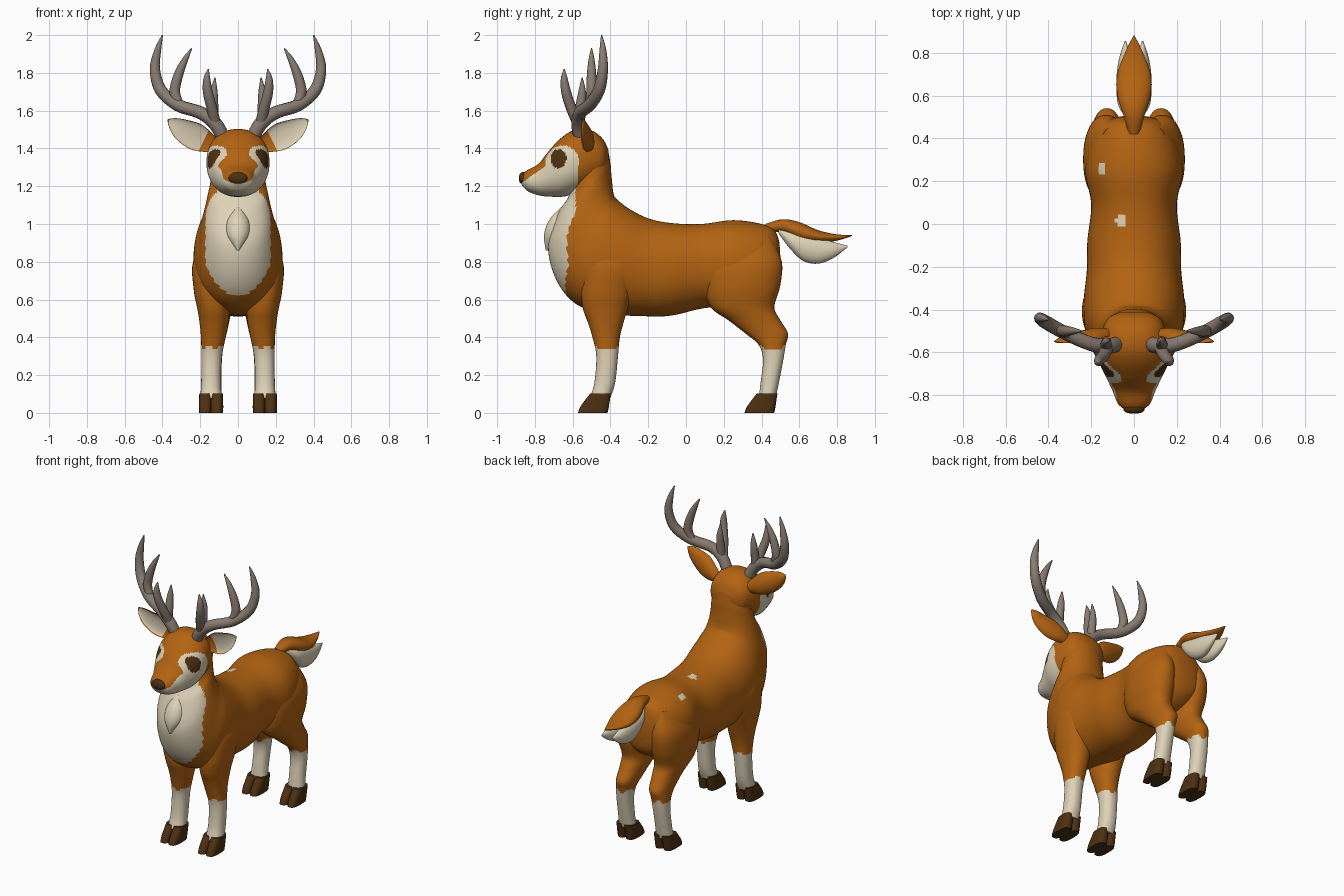
import bpy
import math
from mathutils import Vector

PALETTE = {
    "russet_fur": (0.45, 0.125, 0.006),
    "cream_fur": (0.73, 0.64, 0.47),
    "antler_grey": (0.25, 0.20, 0.165),
    "dark_brown": (0.075, 0.03, 0.006),
}
MATS = {}
for key, rgb in PALETTE.items():
    MATS[key] = bpy.data.materials.new(key)
    MATS[key].diffuse_color = (*rgb, 1)


# ---- rings: (centre, half axis u, half axis v) ----
def slant(ty, tz, by, bz, w, x=0):
    """Ring spanning a top and a bottom point in the side plane."""
    return (Vector((x, (ty + by) / 2, (tz + bz) / 2)), Vector((w, 0, 0)),
            Vector((0, (ty - by) / 2, (tz - bz) / 2)))


def upright(y, top, bottom, w, x=0):
    return slant(y, top, y, bottom, w, x)


def level(z, x0, x1, y0, y1):
    return (Vector(((x0 + x1) / 2, (y0 + y1) / 2, z)),
            Vector(((x1 - x0) / 2, 0, 0)), Vector((0, (y1 - y0) / 2, 0)))


def spline(a, b, c, d, t):
    return 0.5 * (2 * b + (c - a) * t + (2 * a - 5 * b + 4 * c - d) * t * t
                  + (3 * b - a - 3 * c + d) * t ** 3)


def loft(name, rings, colour, mirror=False, seg=32, sub=5, power=2.0, cup=False):
    """Smooth skin through rings; colour is a key or a rule(point, along, side)."""
    n = len(rings)
    dense = []
    for i in range(n - 1):
        four = [rings[max(0, min(n - 1, j))] for j in range(i - 1, i + 3)]
        for k in range(sub):
            dense.append([spline(*[r[m] for r in four], k / sub) for m in range(3)])
    dense.append(rings[-1])
    verts, faces, info = [], [], []
    for c, u, v in dense:
        for k in range(seg):
            a = 2 * math.pi * k / seg
            co, si = math.cos(a), math.sin(a)
            co = math.copysign(abs(co) ** (2 / power), co)
            si = math.copysign(abs(si) ** (2 / power), si)
            if cup and si > 0:
                si *= -0.45
            verts.append(c + u * co + v * si)
    rows = len(dense)
    for r in range(rows - 1):
        for k in range(seg):
            k2 = (k + 1) % seg
            faces.append((r * seg + k, r * seg + k2, (r + 1) * seg + k2, (r + 1) * seg + k))
            info.append(((r + 0.5) / (rows - 1), math.sin(2 * math.pi * (k + 0.5) / seg)))
    faces.append(tuple(range(seg))[::-1])
    faces.append(tuple(range((rows - 1) * seg, rows * seg)))
    info += [(0, 0), (1, 0)]
    me = bpy.data.meshes.new(name)
    me.from_pydata(verts, [], faces)
    slots = []
    for poly, (s, side) in zip(me.polygons, info):
        key = colour if isinstance(colour, str) else colour(poly.center, s, side)
        if key not in slots:
            slots.append(key)
            me.materials.append(MATS[key])
        poly.material_index = slots.index(key)
    ob = bpy.data.objects.new(name, me)
    bpy.context.collection.objects.link(ob)
    bpy.ops.object.select_all(action='DESELECT')
    ob.select_set(True)
    bpy.context.view_layer.objects.active = ob
    bpy.ops.object.mode_set(mode='EDIT')
    bpy.ops.mesh.select_all(action='SELECT')
    bpy.ops.mesh.normals_make_consistent(inside=False)
    bpy.ops.object.mode_set(mode='OBJECT')
    bpy.ops.object.shade_smooth_by_angle(angle=math.radians(50))
    if mirror:
        mod = ob.modifiers.new("mirror", 'MIRROR')
        mod.use_mirror_merge = False
    return ob


# ---- colour rules ----
def body_colour(p, s, side):
    edge = -0.585 if p.z > 0.85 else -0.585 - 0.055 * math.sin((0.85 - p.z) / 0.33 * math.pi)
    if p.y < edge and abs(p.x) < 0.172 and p.z > 0.52:
        return "cream_fur"
    for sx, sy, rx, ry in ((-0.06, 0.015, 0.024, 0.03), (-0.15, 0.265, 0.018, 0.028)):
        if p.z > 0.9 and ((p.x - sx) / rx) ** 2 + ((p.y - sy) / ry) ** 2 < 1:
            return "cream_fur"
    return "russet_fur"


def head_colour(p, s, side):
    if abs(p.x) > 0.08 and ((p.y + 0.675) / 0.042) ** 2 + ((p.z - 1.345) / 0.05) ** 2 < 1:
        return "dark_brown"
    muzzle = p.z < 1.225 + (p.y + 0.86) * 0.7 and p.y < -0.7
    eye_patch = abs(p.x) > 0.06 and ((p.y + 0.655) / 0.088) ** 2 + ((p.z - 1.33) / 0.085) ** 2 < 1
    cheek = p.y < -0.57 and p.z < min(1.32, 1.225 + (p.y + 0.86) * 0.7)
    return "cream_fur" if muzzle or eye_patch or cheek else "russet_fur"


def leg_colour(p, s, side):
    return "cream_fur" if p.z < 0.345 + 0.015 * math.sin(p.x * 90) else "russet_fur"


def ear_colour(p, s, side):
    return "cream_fur" if side > 0.3 and 0.22 < s < 0.93 else "russet_fur"


# ---- body and neck ----
loft("body", [
    slant(0.495, 0.90, 0.505, 0.74, 0.07), slant(0.47, 0.965, 0.48, 0.64, 0.14),
    slant(0.40, 1.0, 0.38, 0.57, 0.20), slant(0.25, 1.02, 0.25, 0.56, 0.228),
    slant(0.08, 1.0, 0.10, 0.555, 0.20), slant(-0.08, 1.005, -0.08, 0.515, 0.218),
    slant(-0.20, 1.03, -0.22, 0.512, 0.22), slant(-0.30, 1.08, -0.42, 0.525, 0.235),
    slant(-0.37, 1.135, -0.58, 0.575, 0.23), slant(-0.385, 1.17, -0.685, 0.70, 0.205),
    slant(-0.39, 1.21, -0.73, 0.88, 0.18), slant(-0.395, 1.26, -0.68, 1.05, 0.158),
    slant(-0.40, 1.32, -0.62, 1.15, 0.142), slant(-0.42, 1.41, -0.61, 1.24, 0.13),
    slant(-0.47, 1.47, -0.60, 1.32, 0.10)], body_colour, seg=72, sub=9, power=2.15)

# chest tuft
loft("chest_tuft", [level(1.09, -0.015, 0.015, -0.66, -0.62), level(1.02, -0.06, 0.06, -0.725, -0.6),
                    level(0.94, -0.062, 0.062, -0.752, -0.62), level(0.86, -0.006, 0.006, -0.742, -0.70)],
     "cream_fur")

# ---- head and nose ----
loft("head", [
    upright(-0.872, 1.262, 1.212, 0.035), upright(-0.84, 1.285, 1.175, 0.075),
    upright(-0.78, 1.32, 1.152, 0.10), upright(-0.72, 1.395, 1.145, 0.128),
    upright(-0.65, 1.465, 1.145, 0.16), upright(-0.58, 1.50, 1.165, 0.166),
    upright(-0.50, 1.495, 1.20, 0.15), upright(-0.44, 1.45, 1.25, 0.12),
    upright(-0.41, 1.39, 1.30, 0.06)], head_colour, seg=96, sub=11, power=2.2)
loft("nose", [upright(-0.885, 1.25, 1.235, 0.02), upright(-0.878, 1.268, 1.218, 0.042),
              upright(-0.86, 1.276, 1.21, 0.05), upright(-0.83, 1.27, 1.22, 0.04)], "dark_brown")

# ---- ears: cupped lofts from head to tip ----
across = Vector((-0.45, 0, 0.89))
ear = []
for x, y, z, half, depth in ((0.11, -0.50, 1.41, 0.03, 0.03), (0.17, -0.51, 1.435, 0.058, 0.045),
                             (0.23, -0.525, 1.465, 0.072, 0.05), (0.30, -0.535, 1.50, 0.058, 0.04),
                             (0.345, -0.535, 1.53, 0.034, 0.025), (0.372, -0.53, 1.552, 0.004, 0.004)):
    ear.append((Vector((x, y - 0.02, z)), across * half, Vector((0, -depth, 0))))
loft("ear", ear, ear_colour, mirror=True, seg=40, cup=True)


# ---- antlers: tapering tubes ----
def tube(name, points):
    pts = [Vector(p[:3]) for p in points]
    rings = []
    for i, p in enumerate(points):
        t = (pts[min(i + 1, len(pts) - 1)] - pts[max(i - 1, 0)]).normalized()
        u = t.cross(Vector((0, 1, 0))).normalized()
        rings.append((pts[i], u * p[3], t.cross(u) * p[3]))
    loft(name, rings, "antler_grey", mirror=True, seg=12, sub=4)


tube("antler_beam", [(0.075, -0.56, 1.45, 0.036), (0.12, -0.57, 1.53, 0.037), (0.20, -0.56, 1.59, 0.034),
                     (0.32, -0.51, 1.63, 0.033), (0.41, -0.46, 1.71, 0.032), (0.44, -0.44, 1.82, 0.027),
                     (0.425, -0.44, 1.92, 0.018), (0.40, -0.447, 2.0, 0.003)])
tube("antler_upper_tine", [(0.31, -0.51, 1.63, 0.025), (0.335, -0.50, 1.70, 0.028),
                           (0.315, -0.50, 1.79, 0.025), (0.28, -0.50, 1.87, 0.016), (0.245, -0.50, 1.93, 0.003)])
tube("antler_front_tine", [(0.12, -0.57, 1.53, 0.03), (0.14, -0.61, 1.62, 0.028), (0.16, -0.635, 1.70, 0.026),
                           (0.165, -0.645, 1.77, 0.018), (0.157, -0.645, 1.82, 0.003)])
tube("antler_inner_tine", [(0.13, -0.57, 1.54, 0.028), (0.13, -0.56, 1.62, 0.026),
                           (0.128, -0.55, 1.70, 0.02), (0.122, -0.55, 1.775, 0.003)])

# ---- legs ----
loft("front_leg", [
    level(0.95, 0.06, 0.16, -0.50, -0.33), level(0.80, 0.05, 0.238, -0.54, -0.27),
    level(0.65, 0.045, 0.234, -0.555, -0.285), level(0.55, 0.045, 0.215, -0.545, -0.31),
    level(0.48, 0.05, 0.204, -0.52, -0.33), level(0.40, 0.065, 0.196, -0.495, -0.35),
    level(0.30, 0.085, 0.194, -0.475, -0.36), level(0.16, 0.09, 0.195, -0.485, -0.375),
    level(0.08, 0.085, 0.20, -0.51, -0.40)], leg_colour, mirror=True, seg=40, sub=6, power=2.2)
loft("hind_leg", [
    level(0.93, 0.06, 0.16, 0.18, 0.45), level(0.80, 0.03, 0.228, 0.11, 0.507),
    level(0.67, 0.02, 0.236, 0.10, 0.498), level(0.56, 0.03, 0.215, 0.13, 0.468),
    level(0.49, 0.045, 0.198, 0.225, 0.50), level(0.42, 0.06, 0.19, 0.315, 0.54),
    level(0.36, 0.075, 0.19, 0.385, 0.528), level(0.28, 0.085, 0.19, 0.408, 0.515),
    level(0.16, 0.088, 0.192, 0.395, 0.492), level(0.08, 0.085, 0.197, 0.385, 0.475)],
    leg_colour, mirror=True, seg=40, sub=6, power=2.2)

# cloven hooves, two toes per foot
for foot, dy in (("front", 0.0), ("hind", 0.882)):
    for toe, x in (("inner", 0.112), ("outer", 0.173)):
        loft(f"{foot}_{toe}_hoof", [
            level(0.0, x - 0.033, x + 0.033, -0.572 + dy, -0.415 + dy),
            level(0.035, x - 0.034, x + 0.034, -0.558 + dy, -0.408 + dy),
            level(0.102, x - 0.032, x + 0.032, -0.508 + dy, -0.398 + dy)],
            "dark_brown", mirror=True, seg=24, sub=3, power=2.8)

# ---- tail: upper blade with two pale lobes beneath ----
loft("tail_top", [
    upright(0.42, 1.0, 0.95, 0.025), upright(0.51, 1.025, 0.955, 0.05), upright(0.60, 1.01, 0.91, 0.078),
    upright(0.70, 0.967, 0.90, 0.078), upright(0.80, 0.945, 0.912, 0.042),
    upright(0.88, 0.942, 0.937, 0.003)], "russet_fur")
loft("tail_underside", [
    upright(0.49, 0.975, 0.95, 0.012, 0.02), upright(0.55, 0.96, 0.87, 0.04, 0.032),
    upright(0.62, 0.95, 0.805, 0.048, 0.034), upright(0.70, 0.93, 0.79, 0.045, 0.036),
    upright(0.78, 0.905, 0.82, 0.028, 0.04), upright(0.855, 0.885, 0.876, 0.003, 0.04)],
    "cream_fur", mirror=True)
